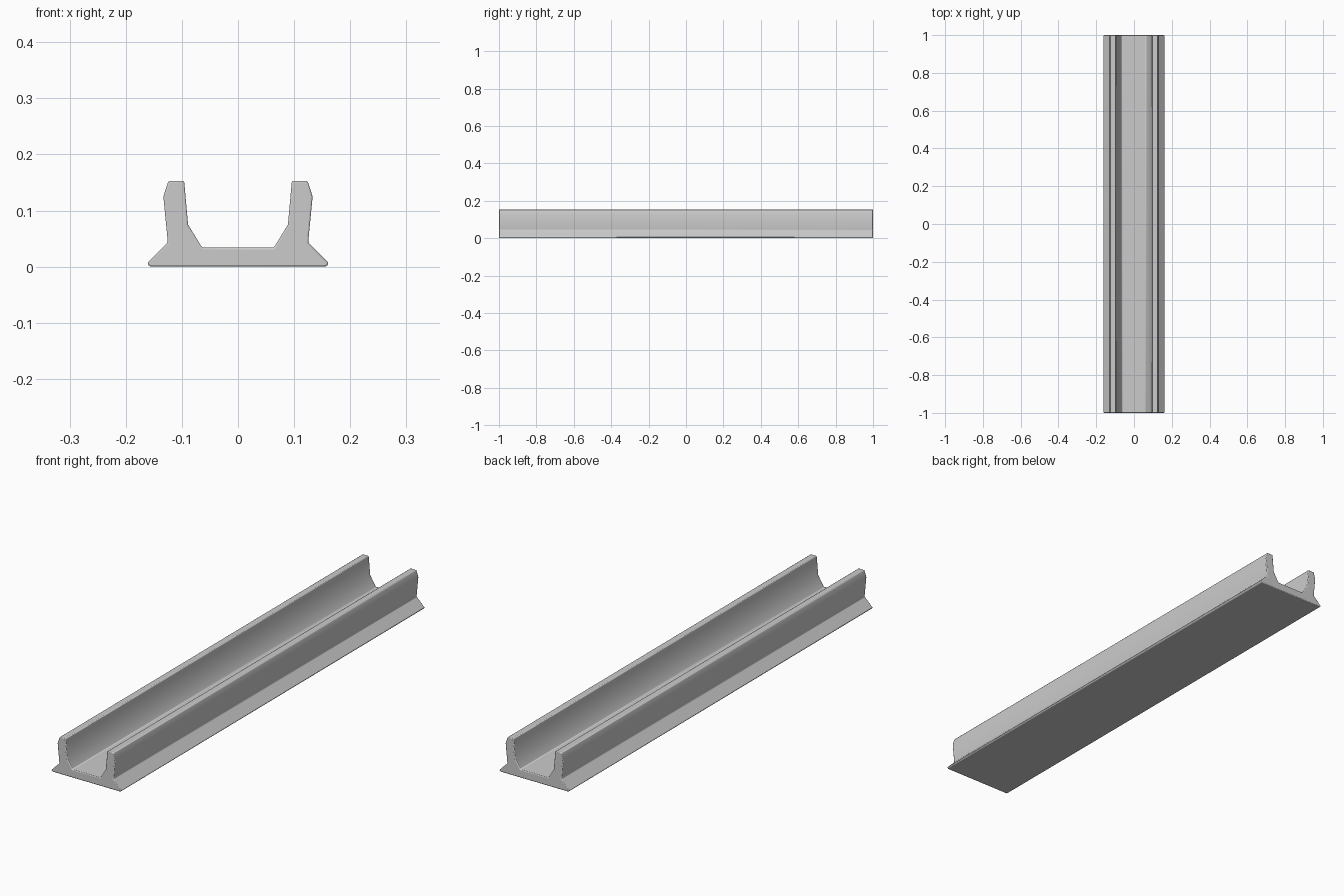
import bpy
import bmesh
import math

cube = bpy.data.objects.get("Cube")
if cube:
    bpy.data.objects.remove(cube, do_unlink=True)

# Plain grey material
grey = bpy.data.materials.new("plain_grey")
grey.use_nodes = True
colour = (0.6, 0.6, 0.6, 1)
grey.diffuse_color = colour
grey.node_tree.nodes["Principled BSDF"].inputs["Base Color"].default_value = colour

# Half of the channel section, from base to inner floor (x, z)
half = [(0.157, 0), (0.162, 0.006), (0.125, 0.043), (0.133, 0.125),
        (0.124, 0.153), (0.096, 0.153), (0.089, 0.075), (0.064, 0.034)]
section = half + [(-x, z) for x, z in reversed(half)]

# Extrude the mirrored section along the length
bm = bmesh.new()
end_face = bm.faces.new([bm.verts.new((x, -1, z)) for x, z in section])
result = bmesh.ops.extrude_face_region(bm, geom=[end_face], use_keep_orig=True)
moved = [v for v in result["geom"] if isinstance(v, bmesh.types.BMVert)]
bmesh.ops.translate(bm, verts=moved, vec=(0, 2, 0))
bmesh.ops.recalc_face_normals(bm, faces=bm.faces)
mesh = bpy.data.meshes.new("channel_rail")
bm.to_mesh(mesh)
bm.free()
mesh.materials.append(grey)
rail = bpy.data.objects.new("channel_rail", mesh)
bpy.context.collection.objects.link(rail)

# Softened edges on the walls and ends
bevel = rail.modifiers.new("soft_edges", "BEVEL")
bevel.width = 0.003
bevel.segments = 2
bevel.limit_method = "ANGLE"
bevel.angle_limit = math.radians(40)

bpy.context.view_layer.objects.active = rail
rail.select_set(True)
bpy.ops.object.shade_smooth_by_angle(angle=math.radians(35))
